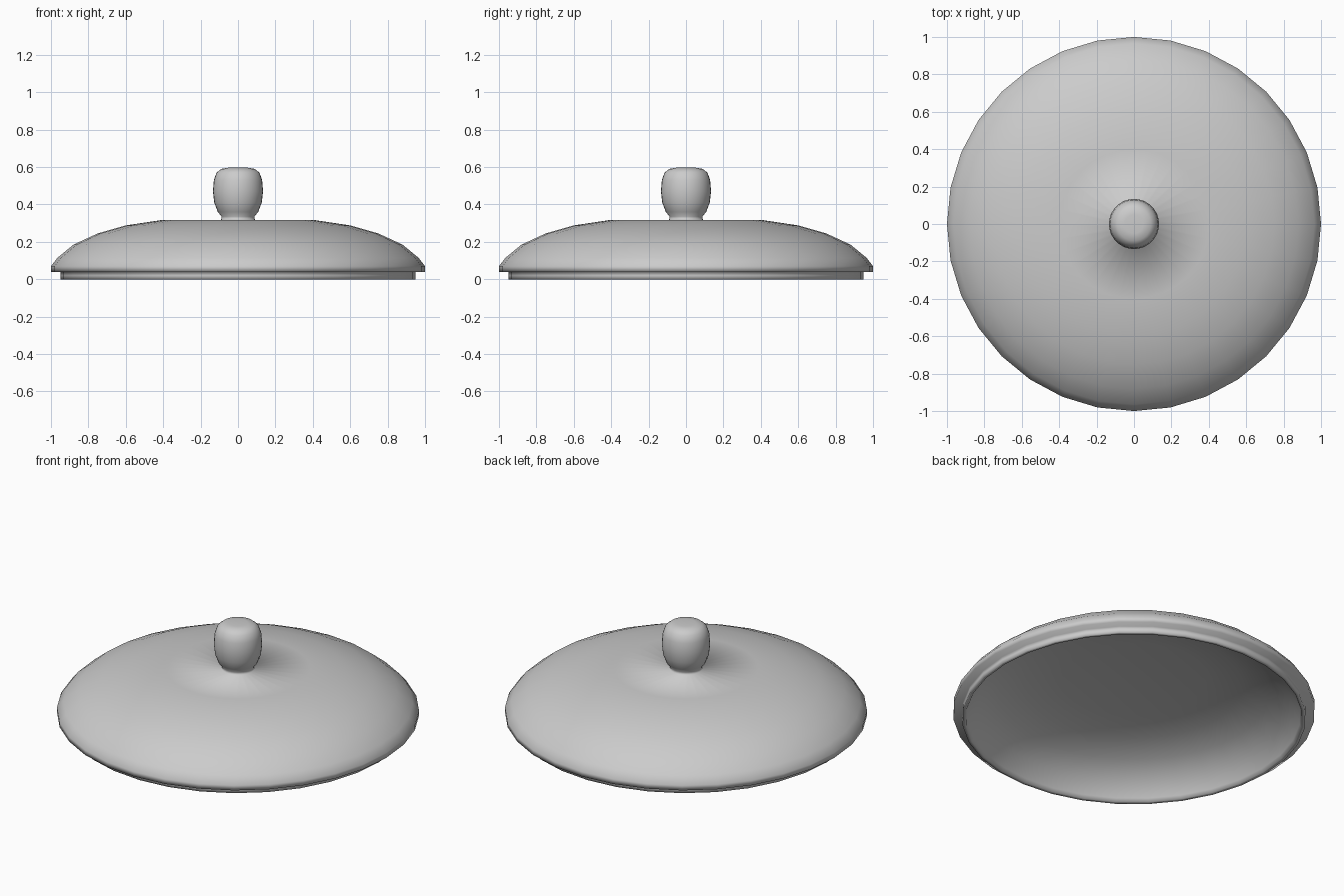
import bpy, bmesh
from math import cos, sin, pi

if "Cube" in bpy.data.objects:
    bpy.data.objects.remove(bpy.data.objects["Cube"])

SEG = 32

def lathe(name, profile):
    """Revolve (radius, height) points about z; radius 0 makes a pole."""
    bm = bmesh.new()
    rings = []
    for r, z in profile:
        if r == 0:
            rings.append([bm.verts.new((0, 0, z))] * SEG)
        else:
            rings.append([bm.verts.new((r * cos(2 * pi * i / SEG), r * sin(2 * pi * i / SEG), z))
                          for i in range(SEG)])
    for a, b in zip(rings, rings[1:]):
        for i in range(SEG):
            j = (i + 1) % SEG
            bm.faces.new(list(dict.fromkeys((a[i], a[j], b[j], b[i]))))
    bmesh.ops.recalc_face_normals(bm, faces=bm.faces)
    me = bpy.data.meshes.new(name)
    bm.to_mesh(me)
    bm.free()
    me.shade_smooth()
    ob = bpy.data.objects.new(name, me)
    bpy.context.collection.objects.link(ob)
    return ob

# hollow underside, seating flange, rim, dome, then neck and knob in one skin
underside = [(0, 0.255), (0.4, 0.25), (0.6, 0.22), (0.75, 0.17), (0.86, 0.1), (0.92, 0.02)]
flange = [(0.93, 0.0), (0.95, 0.0), (0.95, 0.02), (0.95, 0.04)]
dome = [(1.0, 0.04), (1.0, 0.07), (0.965, 0.115), (0.88, 0.185), (0.75, 0.245), (0.6, 0.288), (0.4, 0.318)]
knob = [(0.09, 0.318), (0.088, 0.335), (0.108, 0.36), (0.127, 0.41), (0.134, 0.47),
        (0.129, 0.53), (0.115, 0.57), (0.09, 0.59), (0.05, 0.597), (0, 0.594)]
lathe("lid_with_knob", underside + flange + dome + knob)
